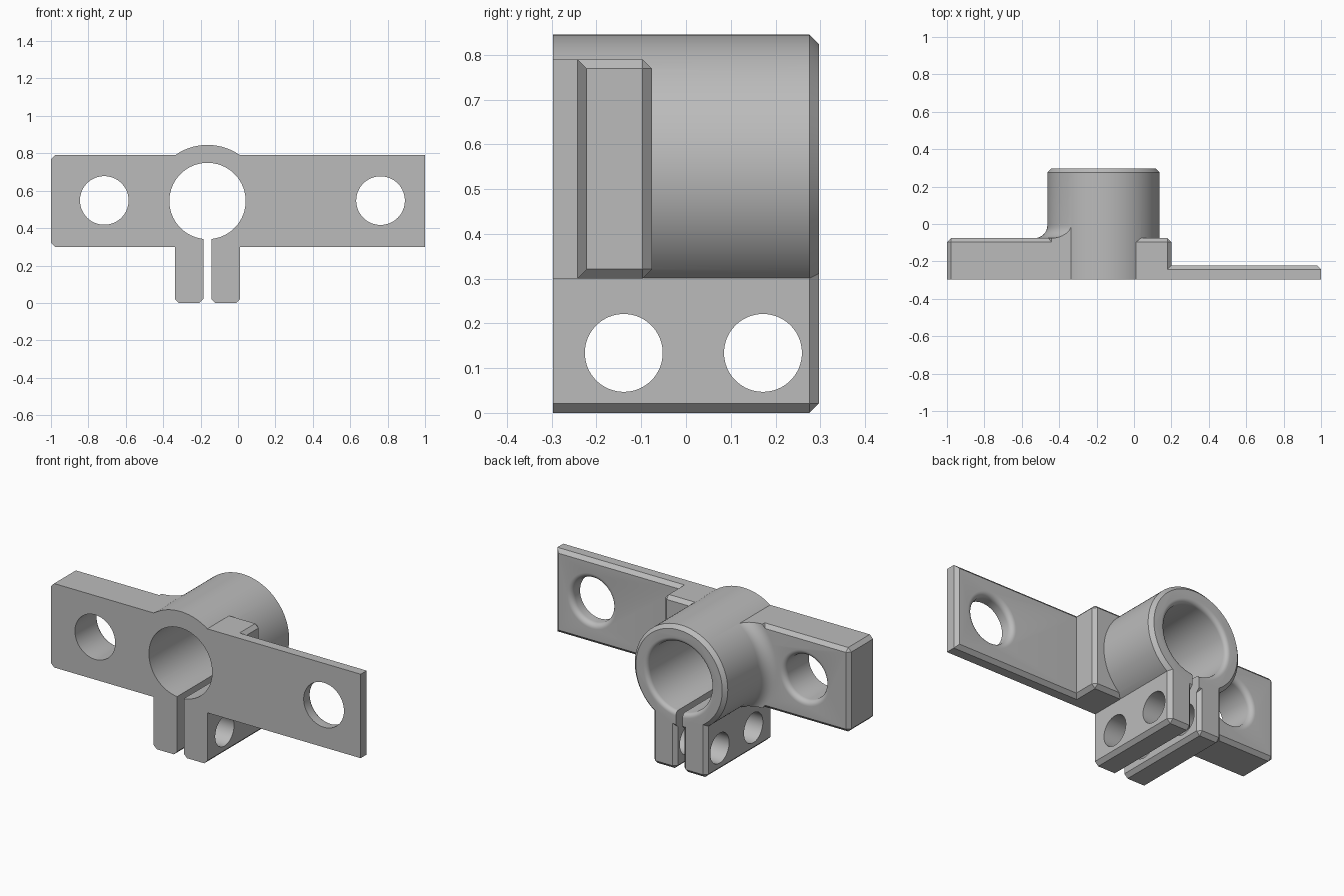
import bpy, bmesh, math

if "Cube" in bpy.data.objects:
    bpy.data.objects.remove(bpy.data.objects["Cube"], do_unlink=True)

FRONT, BACK = -0.297, 0.297      # depth limits
CX, CZ = -0.163, 0.545           # barrel axis
R, BORE = 0.30, 0.204            # barrel radii
ARM_BACK, PLATE_BACK = -0.076, -0.221
Z0, Z1 = 0.30, 0.79              # arm height range
CH = 0.021                       # chamfer size

grey = bpy.data.materials.new("plain grey")
grey.use_nodes = True
grey.diffuse_color = (0.5, 0.5, 0.5, 1)
grey.node_tree.nodes["Principled BSDF"].inputs["Base Color"].default_value = (0.5, 0.5, 0.5, 1)


def make_object(name, bm):
    bmesh.ops.recalc_face_normals(bm, faces=bm.faces[:])
    mesh = bpy.data.meshes.new(name)
    bm.to_mesh(mesh)
    bm.free()
    mesh.materials.append(grey)
    obj = bpy.data.objects.new(name, mesh)
    bpy.context.collection.objects.link(obj)
    return obj


def box(name, lo, hi, bevel_edge=None):
    """Box between two corners; edges whose midpoint passes the rule are chamfered."""
    bm = bmesh.new()
    bmesh.ops.create_cube(bm, size=1)
    for v in bm.verts:
        v.co = [lo[i] if v.co[i] < 0 else hi[i] for i in range(3)]
    if bevel_edge:
        edges = [e for e in bm.edges if bevel_edge((e.verts[0].co + e.verts[1].co) / 2)]
        bmesh.ops.bevel(bm, geom=edges, offset=CH, segments=1, affect='EDGES', profile=0.5)
    return make_object(name, bm)


def lathe(name, profile, c1, c2, axis='Y', n=96):
    """Solid of revolution from (radius, position along axis) points."""
    bm = bmesh.new()
    rings = []
    for r, t in profile:
        ring = []
        for i in range(n):
            a = 2 * math.pi * i / n
            p, q = c1 + r * math.cos(a), c2 + r * math.sin(a)
            ring.append(bm.verts.new((p, t, q) if axis == 'Y' else (t, p, q)))
        rings.append(ring)
    for a, b in zip(rings, rings[1:]):
        for i in range(n):
            j = (i + 1) % n
            bm.faces.new((a[i], a[j], b[j], b[i]))
    bm.faces.new(rings[0])
    bm.faces.new(rings[-1])
    return make_object(name, bm)


def hole_cutter(name, r, back, f, x, z):
    """Through hole along y with a rounded lip of radius f at the back."""
    arc = [math.pi / 2 * i / 6 for i in range(7)]
    prof = [(r, FRONT - 0.1)]
    prof += [(r + f - f * math.cos(a), back - f + f * math.sin(a)) for a in arc]
    prof.append((r + f, back + 0.1))
    return lathe(name, prof, x, z)


def combine(target, other, operation):
    mod = target.modifiers.new(operation.lower(), 'BOOLEAN')
    mod.operation = operation
    mod.solver = 'EXACT'
    mod.object = other
    bpy.context.view_layer.objects.active = target
    bpy.ops.object.modifier_apply(modifier=mod.name)
    bpy.data.objects.remove(other, do_unlink=True)


# Clamp barrel with chamfered back rim
body = lathe("clamp_bracket", [(R, FRONT), (R, BACK - CH), (R - CH, BACK)], CX, CZ)

# Thick arm, step block and thin plate
thick_arm = box("thick_arm", (-1, FRONT, Z0), (CX, ARM_BACK, Z1),
                lambda m: m.y > ARM_BACK - 0.01 or (m.x < -0.99 and m.y > FRONT + 0.01
                                                   and abs(m.z - CZ) > 0.1))
step_block = box("step_block", (CX, FRONT, Z0), (0.2, ARM_BACK, Z1),
                 lambda m: m.y > ARM_BACK - 0.01 or (m.x > 0.19 and m.y > FRONT + 0.01
                                                    and abs(m.z - CZ) > 0.1))
thin_plate = box("thin_plate", (CX + 0.05, FRONT, Z0), (1, PLATE_BACK, Z1),
                 lambda m: m.y > PLATE_BACK - 0.01)

# Concave fillet where the thick arm meets the barrel
f = 0.07
arc = [math.pi / 2 * i / 8 for i in range(9)]
fillet = lathe("arm_fillet", [(R + f, -0.2)]
               + [(R + f - f * math.cos(a), ARM_BACK + f - f * math.sin(a)) for a in reversed(arc)]
               + [(R - 0.03, ARM_BACK + f)], CX, CZ)
combine(fillet, box("fillet_limit", (-0.8, -0.25, Z0), (CX - 0.05, 0.1, Z1)), 'INTERSECT')

# Two clamping tabs under the barrel
tabs = [box("clamp_tab", (x, FRONT, 0), (x + 0.153, BACK, 0.4),
            lambda m: m.y > BACK - 0.01 or (m.z < 0.01 and m.y > FRONT + 0.01))
        for x in (-0.338, -0.142)]

for part in [thick_arm, step_block, thin_plate, fillet] + tabs:
    combine(body, part, 'UNION')

# Bore, clamping slot, mounting holes and tab bolt holes
cutters = [
    hole_cutter("bore", BORE, BACK, 0.025, CX, CZ),
    box("slot", (-0.185, -0.5, -0.1), (-0.142, 0.5, CZ - 0.1)),
    hole_cutter("thick_arm_hole", 0.13, ARM_BACK, 0.03, -0.715, 0.548),
    hole_cutter("thin_plate_hole", 0.13, PLATE_BACK, 0.03, 0.762, 0.547),
]
cutters += [lathe("bolt_hole", [(0.087, -0.45), (0.087, 0.13)], y, 0.134, 'X', 64)
            for y in (-0.139, 0.172)]
for cutter in cutters:
    combine(body, cutter, 'DIFFERENCE')

# Smooth curved surfaces, crisp chamfers
bpy.ops.object.select_all(action='DESELECT')
body.select_set(True)
bpy.context.view_layer.objects.active = body
bpy.ops.object.shade_smooth_by_angle(angle=math.radians(30))
